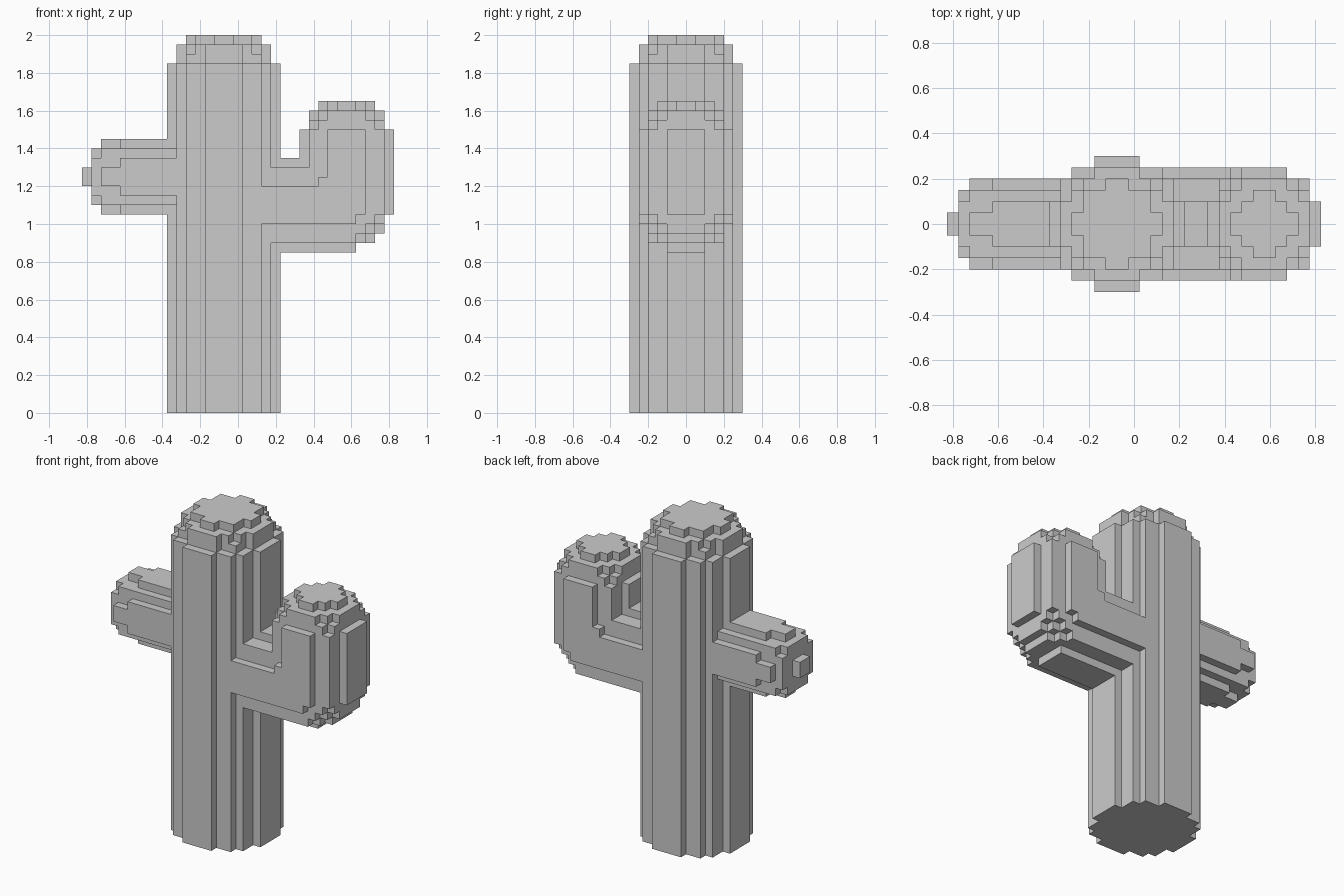
import bpy, bmesh
from itertools import product

if "Cube" in bpy.data.objects:
    bpy.data.objects.remove(bpy.data.objects["Cube"])

V = 0.05          # block size; all sizes below are counted in blocks
cells = set()     # block centres (x, y, z)


def steps(start, end):
    return [start + 0.5 + k for k in range(round(end - start))]


def tube(axis, centre, r2, start, end):
    """Round run of blocks along an axis, r2 = squared radius."""
    a, b = [k for k in range(3) if k != axis]
    n = 7
    for t in steps(start, end):
        for u, v in product(steps(-n, n), repeat=2):
            if u * u + v * v <= r2:
                p = [0, 0, 0]
                p[axis], p[a], p[b] = t, centre[0] + u, centre[1] + v
                cells.add(tuple(p))


def cap(axis, centre, start, direction, radii):
    """Stack of one-block discs that rounds off a tube end."""
    for k, r2 in enumerate(radii):
        s = start + k if direction > 0 else start - k - 1
        tube(axis, centre, r2, s, s + 1)


# trunk
tube(2, (-1.5, 0), 36, 0, 37)
cap(2, (-1.5, 0), 37, 1, (25.5, 23.5, 13.5))

# short left arm
tube(0, (0, 25), 16, -12.5, -1.5)
cap(0, (0, 25), -12.5, -1, (13.5, 13.5, 9, 1))

# bent right arm: horizontal run, upright run, rounded elbow
tube(0, (0, 22), 25, -1.5, 12.5)
tube(2, (11.5, 0), 25, 21, 30)
cap(2, (11.5, 0), 30, 1, (19.5, 16.5, 7.5))
for x, y, z in product(steps(-5, 5), repeat=3):
    if x * x + y * y + z * z <= 21.5:
        cells.add((11.5 + x, y, 22 + z))
for y in steps(-5, 5):      # inner corner fillet
    cells.add((9.0, y, 24.5))

# skin of all exposed block sides
bm = bmesh.new()
verts = {}


def vert(p):
    if p not in verts:
        verts[p] = bm.verts.new([c * V for c in p])
    return verts[p]


for c in cells:
    for axis, side in product(range(3), (-1, 1)):
        nb = list(c)
        nb[axis] += side
        if tuple(nb) in cells:
            continue
        a, b = (axis + 1) % 3, (axis + 2) % 3
        quad = []
        for u, v in ((-.5, -.5), (.5, -.5), (.5, .5), (-.5, .5))[::side]:
            p = list(c)
            p[axis] += side * 0.5
            p[a] += u
            p[b] += v
            quad.append(vert(tuple(p)))
        bm.faces.new(quad)

# merge flat areas into single faces
bmesh.ops.dissolve_limit(bm, angle_limit=0.01, verts=bm.verts[:], edges=bm.edges[:])
mesh = bpy.data.meshes.new("cactus")
bm.to_mesh(mesh)
bm.free()
bpy.context.collection.objects.link(bpy.data.objects.new("cactus", mesh))
